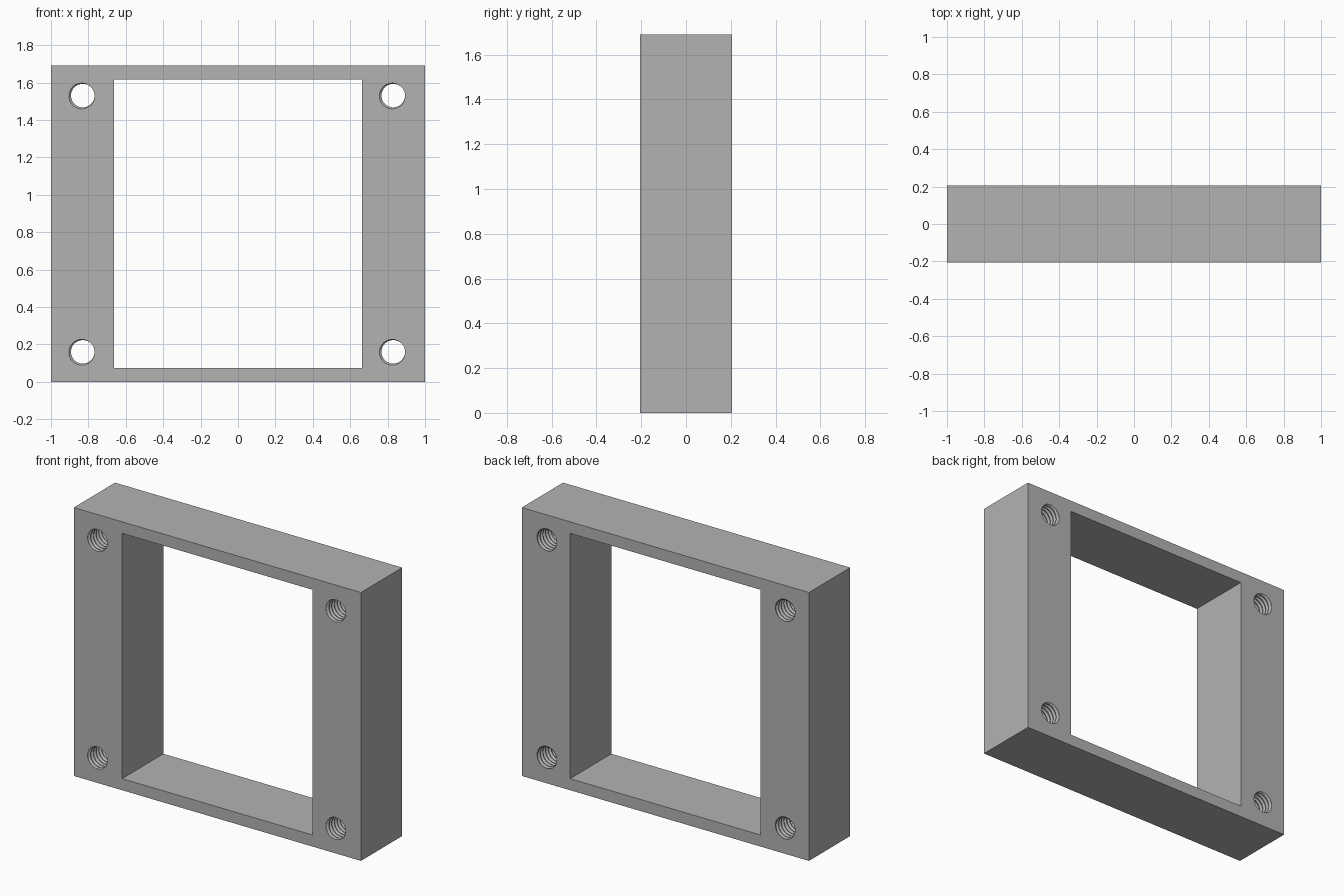
import bpy, bmesh, math
from mathutils import Matrix, Vector

if "Cube" in bpy.data.objects:
    bpy.data.objects.remove(bpy.data.objects["Cube"])

WIDTH, DEPTH, HEIGHT = 2.0, 0.41, 1.69
OPEN_W, OPEN_Z0, OPEN_Z1 = 1.326, 0.073, 1.617
HOLE_X, HOLE_Z, HOLE_DZ = 0.83, 0.845, 0.685
MINOR, MAJOR, PITCH, SEGS = 0.063, 0.075, 0.027, 32

# One grey material
grey = bpy.data.materials.new("plain grey")
grey.use_nodes = True
colour = (0.45, 0.45, 0.45, 1)
grey.diffuse_color = colour
grey.node_tree.nodes["Principled BSDF"].inputs["Base Color"].default_value = colour


def add_object(name, bm):
    bmesh.ops.recalc_face_normals(bm, faces=bm.faces)
    mesh = bpy.data.meshes.new(name)
    bm.to_mesh(mesh)
    bm.free()
    mesh.materials.append(grey)
    obj = bpy.data.objects.new(name, mesh)
    bpy.context.collection.objects.link(obj)
    return obj


# Rectangular frame: four walls around the opening, square corners
def frame():
    bm = bmesh.new()
    x, ox, y = WIDTH / 2, OPEN_W / 2, DEPTH / 2
    outer = [(-x, 0), (x, 0), (x, HEIGHT), (-x, HEIGHT)]
    inner = [(-ox, OPEN_Z0), (ox, OPEN_Z0), (ox, OPEN_Z1), (-ox, OPEN_Z1)]
    loops = [[bm.verts.new((px, py, pz)) for px, pz in pts]
             for pts, py in ((outer, -y), (outer, y), (inner, y), (inner, -y))]
    for k in range(4):
        a, b = loops[k], loops[(k + 1) % 4]
        for i in range(4):
            j = (i + 1) % 4
            bm.faces.new((a[i], a[j], b[j], b[i]))
    return add_object("frame", bm)


# Closed right-handed screw shape along y, longer than the frame is deep
def add_thread(bm, x, z):
    profile = [(0.0, MINOR), (0.15, MINOR), (0.52, MAJOR), (0.63, MAJOR)]
    n = len(profile)
    turns = math.ceil(DEPTH / PITCH) + 4
    start = -DEPTH / 2 - 2 * PITCH
    rows = turns * n
    grid = []
    for i in range(SEGS):
        angle = -math.tau * i / SEGS
        column = []
        for j in range(rows + n + 1):
            offset, r = profile[j % n]
            y = start + PITCH * (j // n + offset + i / SEGS)
            column.append(bm.verts.new((x + r * math.cos(angle), y, z + r * math.sin(angle)))
                          if i == 0 or j <= rows else None)
        grid.append(column)

    def vert(i, j):
        return grid[i][j] if i < SEGS else grid[0][j + n]

    for i in range(SEGS):
        for j in range(rows):
            bm.faces.new((vert(i, j), vert(i + 1, j), vert(i + 1, j + 1), vert(i, j + 1)))
    # Pointed end caps
    for j, y in ((0, start - PITCH), (rows, start + PITCH * (turns + 2))):
        tip = bm.verts.new((x, y, z))
        rim = [vert(i, j) for i in range(SEGS + 1)]
        rim += [vert(0, j + k) for k in range(n - 1, 0, -1)]
        for a, b in zip(rim, rim[1:] + rim[:1]):
            bm.faces.new((a, b, tip))


body = frame()
bm = bmesh.new()
for sx in (-1, 1):
    for sz in (-1, 1):
        add_thread(bm, sx * HOLE_X, HOLE_Z + sz * HOLE_DZ)
cutter = add_object("thread_cutter", bm)

# Cut the four threaded holes, then discard the cutter
cut = body.modifiers.new("threaded holes", "BOOLEAN")
cut.operation, cut.solver, cut.object = "DIFFERENCE", "EXACT", cutter
bpy.ops.object.select_all(action="DESELECT")
body.select_set(True)
bpy.context.view_layer.objects.active = body
bpy.ops.object.modifier_apply(modifier=cut.name)
bpy.data.objects.remove(cutter)
bpy.ops.object.shade_smooth_by_angle(angle=math.radians(20))
